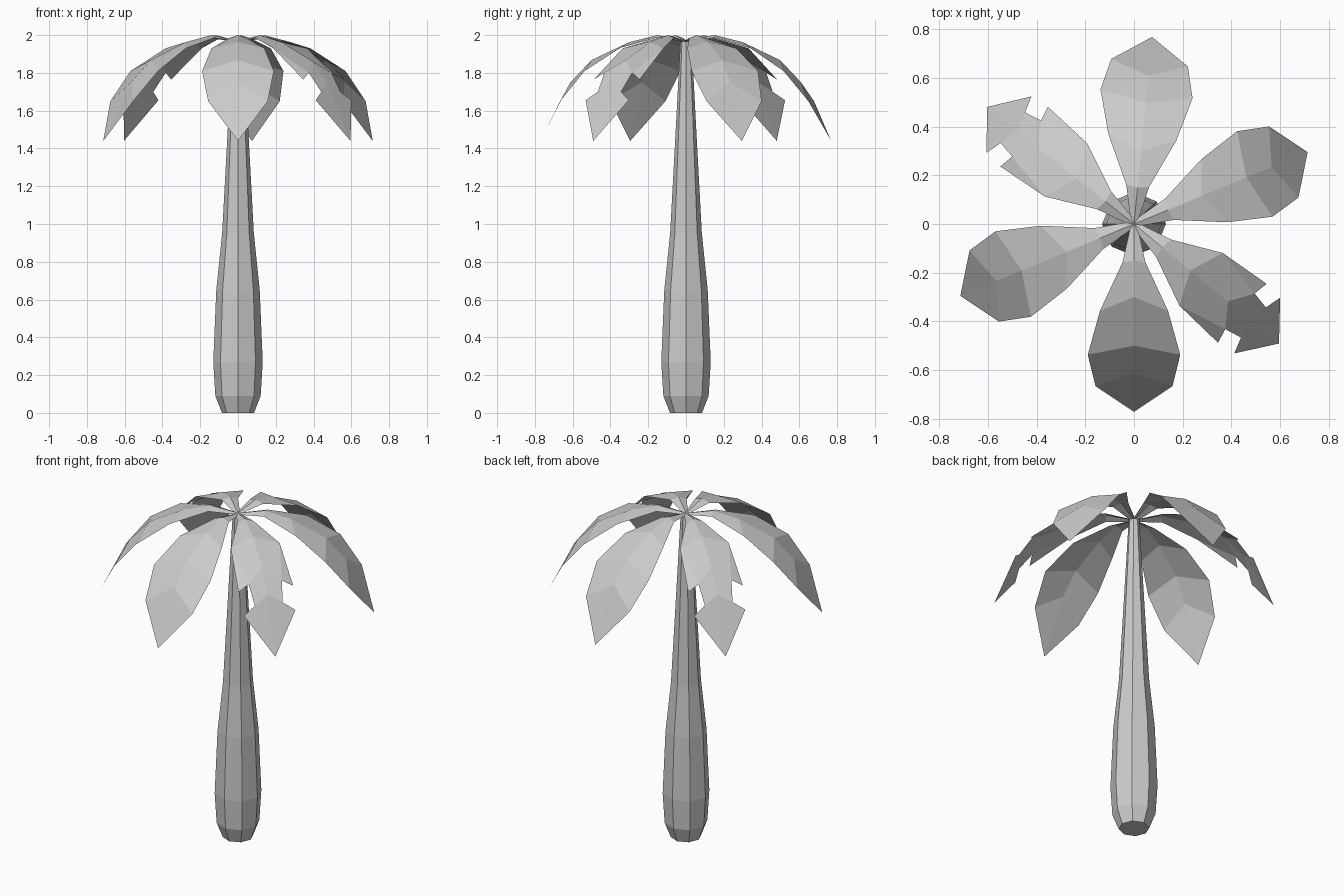
import bpy, bmesh
from math import sin, cos, pi, radians

if "Cube" in bpy.data.objects:
    bpy.data.objects.remove(bpy.data.objects["Cube"])


def finish(bm, name):
    bmesh.ops.recalc_face_normals(bm, faces=bm.faces)
    me = bpy.data.meshes.new(name)
    bm.to_mesh(me)
    bm.free()
    ob = bpy.data.objects.new(name, me)
    bpy.context.collection.objects.link(ob)
    return ob


# Trunk: eight-sided lathe of (radius, height)
profile = [(0.085, 0), (0.12, 0.09), (0.131, 0.27), (0.115, 0.65),
           (0.084, 0.95), (0.057, 1.45), (0.03, 1.965)]
bm = bmesh.new()
rings = [[bm.verts.new((r * cos(i * pi / 4), r * sin(i * pi / 4), z)) for i in range(8)]
         for r, z in profile]
for a, b in zip(rings, rings[1:]):
    for i in range(8):
        j = (i + 1) % 8
        bm.faces.new((a[i], a[j], b[j], b[i]))
bm.faces.new(rings[0][::-1])
bm.faces.new(rings[-1])
finish(bm, "trunk")

# Frond: ridge points (out, height) and edge points (out, half width, height)
ridge = [(0.0, 1.97), (0.15, 2.0), (0.3, 1.963), (0.5, 1.868), (0.612, 1.75), (0.772, 1.44)]
edge = [(0.0, 0.012, 1.965), (0.157, 0.047, 1.985), (0.357, 0.14, 1.93),
        (0.537, 0.19, 1.81), (0.666, 0.158, 1.65)]
# Torn edge: outer corner, two inner notch points, outer barb
torn_edge = [(0.577, 0.157, 1.765), (0.564, 0.095, 1.80),
             (0.637, 0.08, 1.70), (0.656, 0.148, 1.655)]


def frond(name, angle, torn=False):
    bm = bmesh.new()
    ca, sa = cos(radians(angle)), sin(radians(angle))

    def vert(u, v, z):
        return bm.verts.new((u * ca - v * sa, u * sa + v * ca, z))

    s = [vert(u, 0, z) for u, z in ridge]
    for side in (1, -1):
        e = [vert(u, side * v, z) for u, v, z in (edge[:3] if torn else edge)]
        faces = [(s[i], s[i + 1], e[i + 1], e[i]) for i in range(len(e) - 1)]
        if torn:
            n = [vert(u, side * v, z) for u, v, z in torn_edge]
            faces += [(s[2], s[3], n[1], e[2]), (e[2], n[1], n[0]),
                      (s[3], s[4], n[2], n[1]), (s[4], s[5], n[3], n[2])]
        else:
            faces.append((s[4], s[5], e[4]))
        for f in faces:
            bm.faces.new(f)
    finish(bm, name)


# Crown of six fronds, two of them torn
for k, (angle, torn) in enumerate([(22.5, False), (84.5, False), (141.5, True),
                                   (202.5, False), (270, False), (320.5, True)]):
    frond(f"{'torn_' if torn else ''}frond_{k + 1}", angle, torn)
